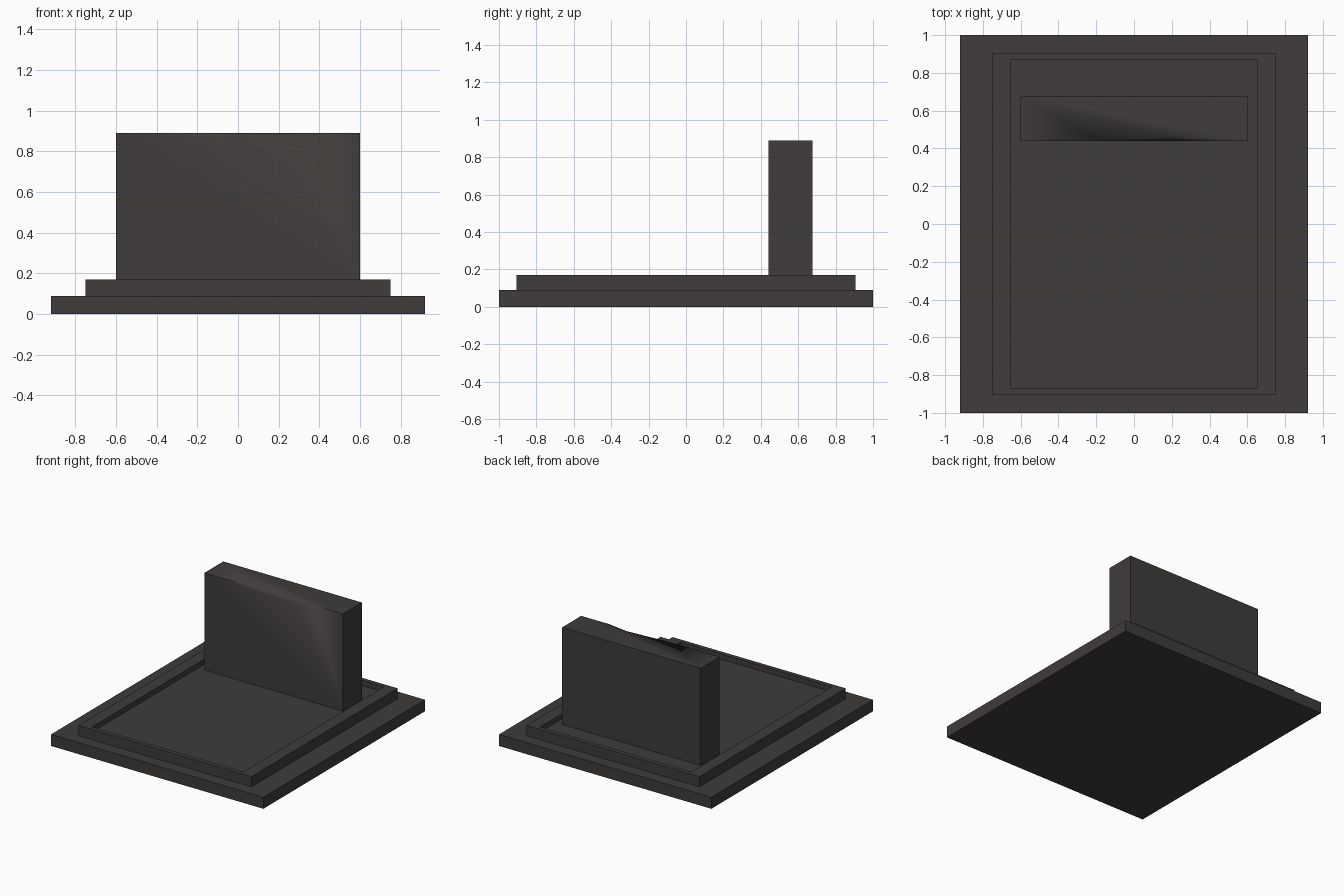
import bpy, bmesh, math

if "Cube" in bpy.data.objects:
    bpy.data.objects.remove(bpy.data.objects["Cube"])

# Shared dark stone colour
stone = bpy.data.materials.new("dark_stone")
stone.diffuse_color = (0.05, 0.045, 0.043, 1)
stone.use_nodes = True
stone.node_tree.nodes["Principled BSDF"].inputs["Base Color"].default_value = stone.diffuse_color


def finish(name, bm):
    bmesh.ops.recalc_face_normals(bm, faces=bm.faces)
    mesh = bpy.data.meshes.new(name)
    bm.to_mesh(mesh)
    bm.free()
    mesh.materials.append(stone)
    obj = bpy.data.objects.new(name, mesh)
    bpy.context.collection.objects.link(obj)
    return obj


def ring_stack(name, rings):
    """Closed solid through rectangles given as (half x, half y, z)."""
    bm = bmesh.new()
    loops = [[bm.verts.new((sx * hx, sy * hy, z))
              for sx, sy in ((-1, -1), (1, -1), (1, 1), (-1, 1))]
             for hx, hy, z in rings]
    for a, b in zip(loops, loops[1:]):
        for i in range(4):
            j = (i + 1) % 4
            bm.faces.new((a[i], a[j], b[j], b[i]))
    bm.faces.new(loops[0])
    bm.faces.new(loops[-1])
    return finish(name, bm)


# Ground slab and the rimmed bed on top of it
ring_stack("ground_slab", [(0.92, 1.0, 0), (0.92, 1.0, 0.09)])
ring_stack("rimmed_bed", [(0.75, 0.905, 0.09), (0.75, 0.905, 0.17),
                          (0.655, 0.87, 0.17), (0.655, 0.87, 0.13)])

# Upright headstone with a shallow chip in its front top edge
W, F, B, LOW, TOP = 0.6, 0.44, 0.675, 0.13, 0.89
bm = bmesh.new()
v = lambda x, y, z: bm.verts.new((x, y, z))
fl, fr, br, bl = v(-W, F, LOW), v(W, F, LOW), v(W, B, LOW), v(-W, B, LOW)
tfl, tfr, tbr, tbl = v(-W, F, TOP), v(W, F, TOP), v(W, B, TOP), v(-W, B, TOP)
chip_l, chip_r = v(-0.18, F, TOP), v(0.36, F, TOP)
chip_low, chip_in = v(0.19, F, TOP - 0.03), v(0.19, F + 0.025, TOP)
for face in ((fl, fr, tfr, chip_r, chip_low, chip_l, tfl),
             (tfl, chip_l, chip_in, chip_r, tfr, tbr, tbl),
             (chip_l, chip_low, chip_in), (chip_low, chip_r, chip_in),
             (fr, br, tbr, tfr), (br, bl, tbl, tbr),
             (bl, fl, tfl, tbl), (fl, bl, br, fr)):
    bm.faces.new(face)
headstone = finish("headstone", bm)
bpy.context.view_layer.objects.active = headstone
headstone.select_set(True)
bpy.ops.object.shade_smooth_by_angle(angle=math.radians(60))
